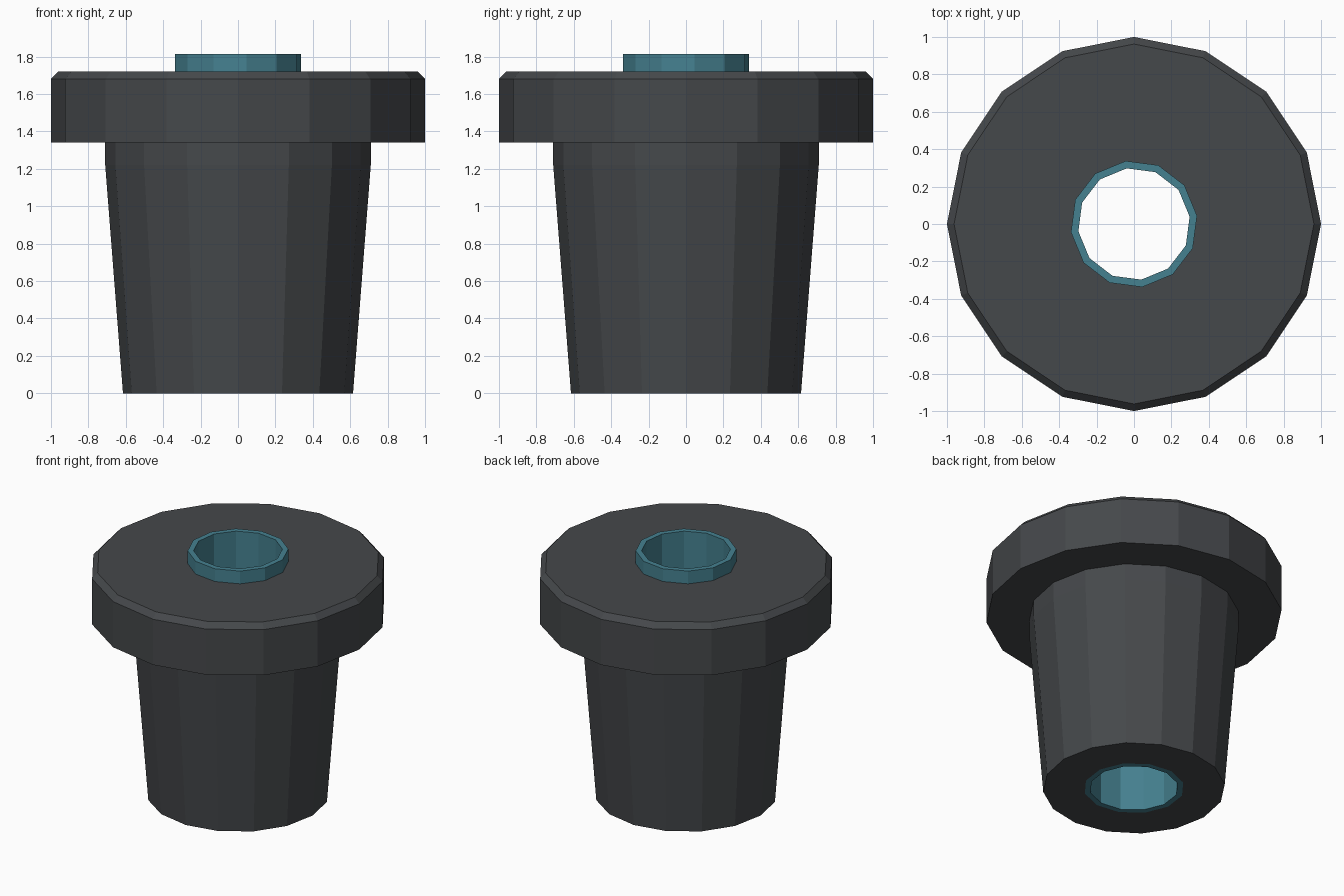
import bpy
import bmesh
from math import cos, sin, tau, radians

if "Cube" in bpy.data.objects:
    bpy.data.objects.remove(bpy.data.objects["Cube"])


def lathe(name, profile, sides, offset=0.0, closed=False, color=None):
    """Spin (radius, z) points round z; ends are capped unless the profile is closed."""
    bm = bmesh.new()
    rings = []
    for r, z in profile:
        angles = [offset + tau * i / sides for i in range(sides)]
        rings.append([bm.verts.new((r * cos(a), r * sin(a), z)) for a in angles])
    pairs = list(zip(rings, rings[1:]))
    if closed:
        pairs.append((rings[-1], rings[0]))
    else:
        bm.faces.new(rings[0])
        bm.faces.new(rings[-1])
    for low, high in pairs:
        for i in range(sides):
            j = (i + 1) % sides
            bm.faces.new((low[i], low[j], high[j], high[i]))
    bmesh.ops.recalc_face_normals(bm, faces=bm.faces)
    mesh = bpy.data.meshes.new(name)
    bm.to_mesh(mesh)
    bm.free()
    obj = bpy.data.objects.new(name, mesh)
    bpy.context.collection.objects.link(obj)
    if color:
        mat = bpy.data.materials.new(name + "_material")
        mat.diffuse_color = color
        mat.use_nodes = True
        mat.node_tree.nodes["Principled BSDF"].inputs["Base Color"].default_value = mat.diffuse_color
        mesh.materials.append(mat)
    return obj


TURN = radians(7.5)
R_OUT, R_IN, TOP = 0.34, 0.30, 1.815

# Rubber body: tapered plug, short straight neck, chamfered flange
body = lathe("rubber_bushing",
             [(0.615, 0), (0.71, 1.22), (0.71, 1.34), (1.0, 1.34),
              (1.0, 1.68), (0.962, 1.72)],
             16, color=(0.06, 0.065, 0.07, 1))

# Bore for the sleeve
cutter = lathe("bore_cutter", [(R_OUT, -0.5), (R_OUT, 2.5)], 12, TURN)
cutter.hide_render = True
cutter.hide_viewport = True
bore = body.modifiers.new("bore", "BOOLEAN")
bore.operation = "DIFFERENCE"
bore.solver = "EXACT"
bore.object = cutter

# Metal sleeve: open tube flush at the bottom, standing proud on top
lathe("inner_sleeve",
      [(R_OUT, 0), (R_OUT, TOP), (R_IN, TOP), (R_IN, 0)],
      12, TURN, closed=True, color=(0.06, 0.22, 0.28, 1))
